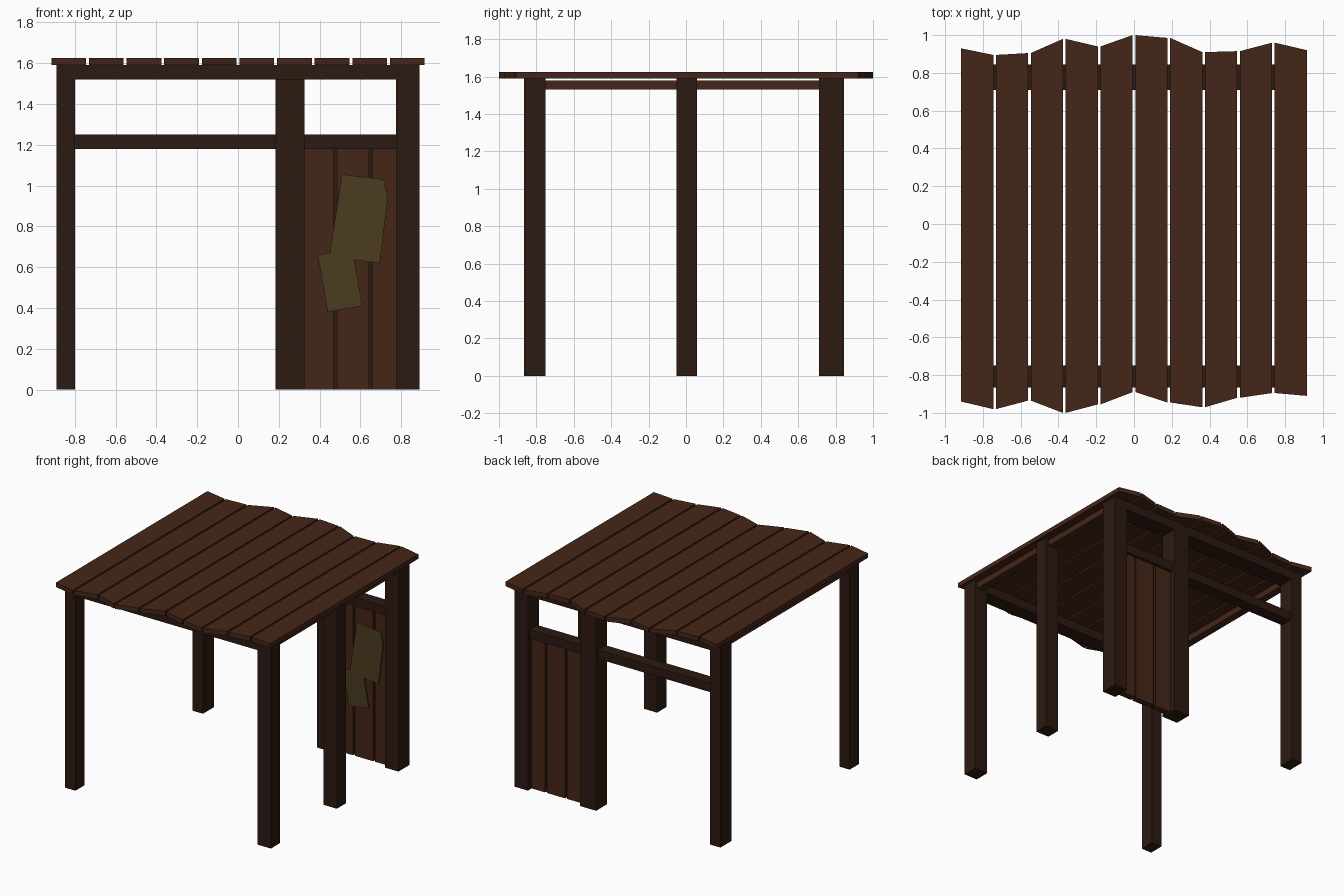
import bpy, bmesh

if "Cube" in bpy.data.objects:
    bpy.data.objects.remove(bpy.data.objects["Cube"])


def material(name, rgb):
    m = bpy.data.materials.new(name)
    m.diffuse_color = (*rgb, 1)
    m.use_nodes = True
    m.node_tree.nodes["Principled BSDF"].inputs["Base Color"].default_value = m.diffuse_color
    return m


DARK = material("dark_timber", (0.026, 0.010, 0.006))
BROWN = material("brown_plank", (0.060, 0.019, 0.009))
OLIVE = material("olive_cloth", (0.070, 0.045, 0.014))


def prism(name, pts, offset, mat):
    """Solid made by sweeping a flat outline along an offset."""
    bm = bmesh.new()
    face = bm.faces.new([bm.verts.new(p) for p in pts])
    top = bmesh.ops.extrude_face_region(bm, geom=[face])["geom"]
    bmesh.ops.translate(bm, vec=offset,
                        verts=[v for v in top if isinstance(v, bmesh.types.BMVert)])
    bmesh.ops.recalc_face_normals(bm, faces=bm.faces)
    me = bpy.data.meshes.new(name)
    bm.to_mesh(me)
    bm.free()
    me.materials.append(mat)
    ob = bpy.data.objects.new(name, me)
    bpy.context.collection.objects.link(ob)
    return ob


def box(name, x, y, z, mat):
    pts = [(x[0], y[0], z[0]), (x[1], y[0], z[0]), (x[1], y[1], z[0]), (x[0], y[1], z[0])]
    return prism(name, pts, (0, 0, z[1] - z[0]), mat)


LEFT, MIDDLE, RIGHT = (-0.89, -0.80), (0.185, 0.325), (0.775, 0.89)
FRONT, CENTRE, BACK = (-0.865, -0.75), (-0.05, 0.06), (0.71, 0.845)
TOP = 1.59

# Posts
for name, x, y in [("front_left_post", LEFT, FRONT), ("front_right_post", RIGHT, FRONT),
                   ("side_right_post", RIGHT, CENTRE), ("back_left_post", LEFT, BACK),
                   ("back_middle_post", MIDDLE, BACK), ("back_right_post", RIGHT, BACK)]:
    box(name, x, y, (0, TOP), DARK)

# Top beams across the front and back, between posts
box("front_beam", (-0.80, 0.775), FRONT, (1.52, TOP), DARK)
box("back_beam_long", (-0.80, 0.185), BACK, (1.52, TOP), DARK)
box("back_beam_short", (0.325, 0.775), BACK, (1.52, TOP), DARK)

# Lighter side beams
for name, cx in [("left_side_beam", -0.845), ("right_side_beam", 0.833)]:
    box(name, (cx - 0.03, cx + 0.03), (-0.75, 0.71), (1.53, 1.58), BROWN)

# Back rail
box("back_rail_long", (-0.80, 0.185), (0.73, 0.825), (1.18, 1.25), DARK)
box("back_rail_short", (0.325, 0.775), (0.73, 0.825), (1.18, 1.25), DARK)

# Wall panel: three planks with dark strips in the grooves
for i, x in enumerate([(0.325, 0.468), (0.485, 0.643), (0.66, 0.775)]):
    box(f"wall_plank_{i + 1}", x, (0.75, 0.80), (0, 1.18), BROWN)
for i, x in enumerate([(0.468, 0.485), (0.643, 0.66)]):
    box(f"wall_groove_{i + 1}", x, (0.765, 0.785), (0, 1.18), DARK)

# Torn cloth patch hung on the inner side of the wall
outline = [(0.51, 1.055), (0.715, 1.03), (0.735, 0.94), (0.695, 0.62), (0.57, 0.635),
           (0.61, 0.41), (0.44, 0.38), (0.39, 0.66), (0.45, 0.67)]
prism("wall_patch", [(x, 0.74, z) for x, z in outline], (0, 0.01, 0), OLIVE)

# Roof planks with uneven ends
front_y = [-0.94, -0.98, -0.935, -1.0, -0.955, -0.89, -0.945, -0.97, -0.92, -0.895, -0.91]
back_y = [0.93, 0.895, 0.905, 0.98, 0.94, 1.0, 0.985, 0.91, 0.915, 0.96, 0.92]
PITCH, GAP = 0.1845, 0.007
for i in range(10):
    x0, x1 = (i - 5) * PITCH + GAP, (i - 4) * PITCH - GAP
    pts = [(x0, front_y[i], TOP), (x1, front_y[i + 1], TOP),
           (x1, back_y[i + 1], TOP), (x0, back_y[i], TOP)]
    prism(f"roof_plank_{i + 1}", pts, (0, 0, 0.035), BROWN)
